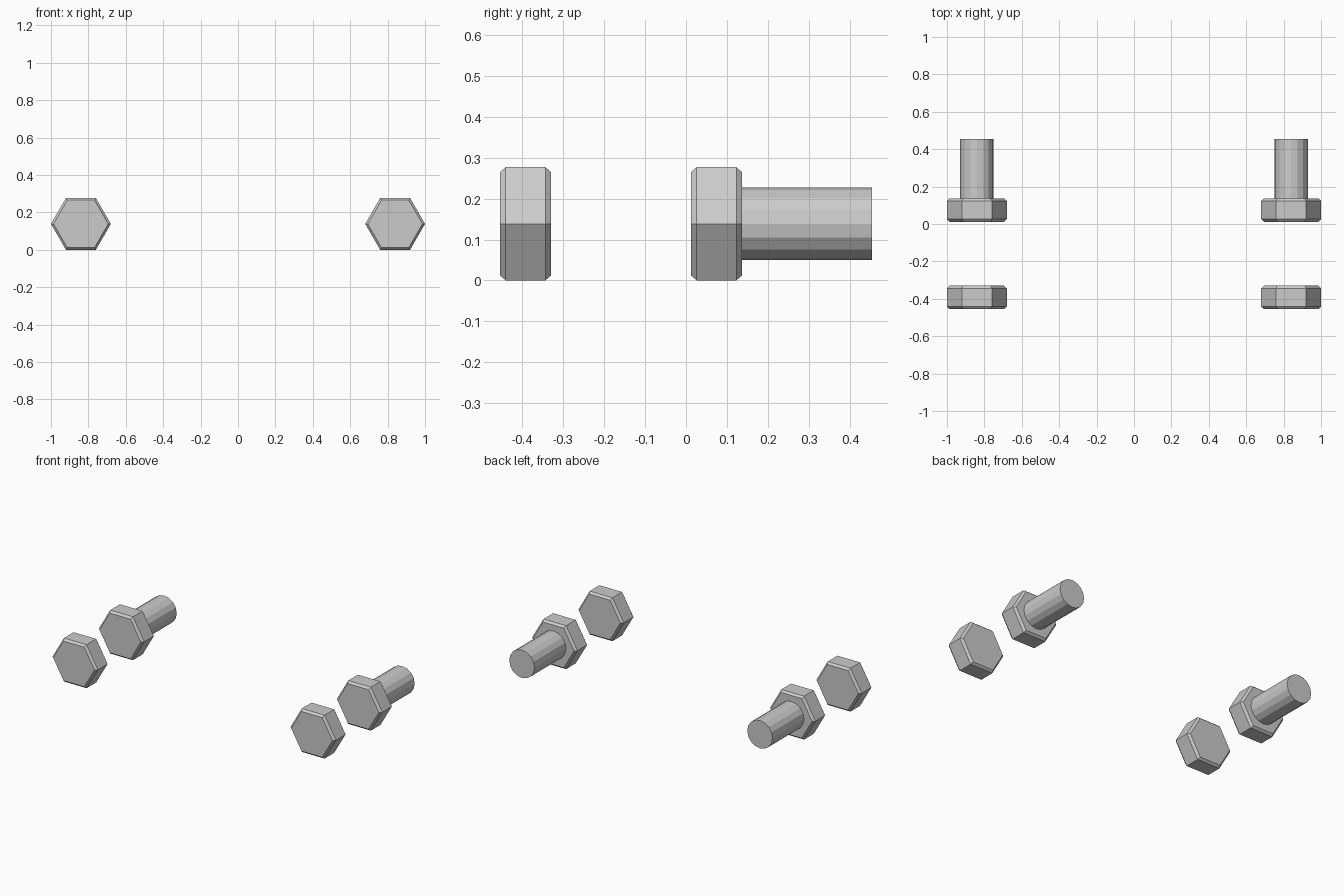
import bpy, bmesh, math

old = bpy.data.objects.get("Cube")
if old:
    bpy.data.objects.remove(old, do_unlink=True)

# One plain steel grey
steel = bpy.data.materials.new("steel_grey")
steel.use_nodes = True
GREY = (0.6, 0.6, 0.6, 1)
steel.diffuse_color = GREY
steel.node_tree.nodes["Principled BSDF"].inputs["Base Color"].default_value = GREY

HEX_R = 0.16
MID_Z = HEX_R * math.cos(math.pi / 6)   # hexagons rest on a flat side


def lathe(name, sides, profile, x):
    """Solid prism along y from (y, radius) rings, with capped ends."""
    bm = bmesh.new()
    rings = []
    for y, r in profile:
        angles = [2 * math.pi * i / sides for i in range(sides)]
        rings.append([bm.verts.new((r * math.cos(a), y, r * math.sin(a))) for a in angles])
    for a, b in zip(rings, rings[1:]):
        for i in range(sides):
            j = (i + 1) % sides
            bm.faces.new((a[i], a[j], b[j], b[i]))
    bm.faces.new(rings[0])
    bm.faces.new(rings[-1])
    bmesh.ops.recalc_face_normals(bm, faces=bm.faces)
    mesh = bpy.data.meshes.new(name)
    bm.to_mesh(mesh)
    bm.free()
    mesh.materials.append(steel)
    obj = bpy.data.objects.new(name, mesh)
    obj.location = (x, 0, MID_Z)
    bpy.context.collection.objects.link(obj)
    return obj


def hex_head(name, x, front, depth=0.125, bevel=0.014):
    """Hexagonal block with both rims chamfered."""
    back = front + depth
    return lathe(name, 6, [(front, HEX_R - bevel), (front + bevel, HEX_R),
                           (back - bevel, HEX_R), (back, HEX_R - bevel)], x)


# A bolt with a separate cap in front of it, on each side
for side, x in (("left", 1 - HEX_R), ("right", HEX_R - 1)):
    hex_head("front_cap_" + side, x, -0.455)
    hex_head("bolt_head_" + side, x, 0.012)
    lathe("bolt_shaft_" + side, 16, [(0.13, 0.089), (0.455, 0.089)], x)
